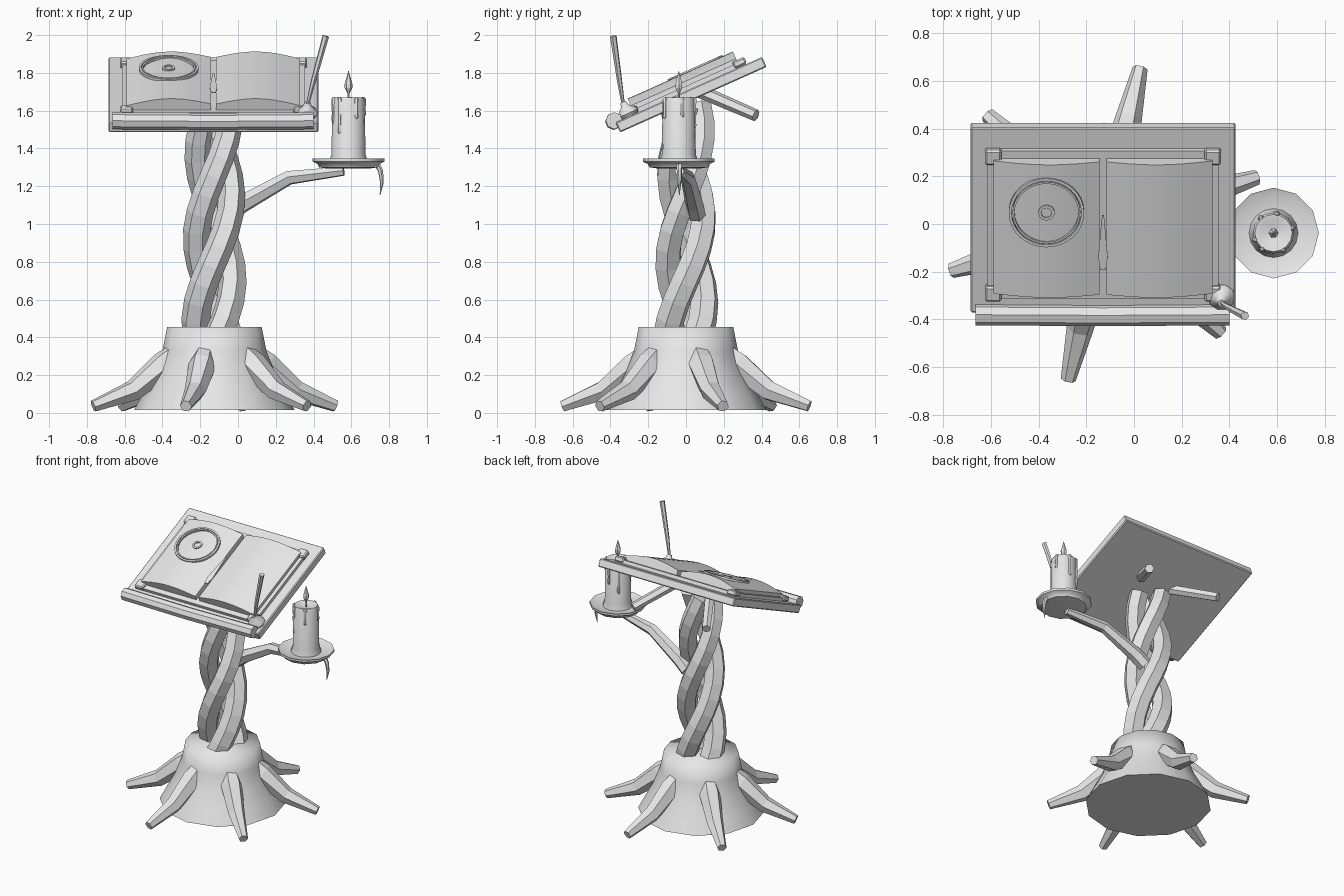
import bpy, bmesh, math
from mathutils import Matrix, Vector

if "Cube" in bpy.data.objects:
    bpy.data.objects.remove(bpy.data.objects["Cube"])

grey = bpy.data.materials.new("plain_grey")
grey.diffuse_color = (0.8, 0.8, 0.8, 1)
grey.use_nodes = True
grey.node_tree.nodes["Principled BSDF"].inputs["Base Color"].default_value = grey.diffuse_color

# Sloped frame of the desk: x across, y up the slope, z out of the board
DESK = Matrix.Translation((-0.13, 0.025, 1.652)) @ Matrix.Rotation(math.radians(24.1), 4, 'X')
TRUNK_X = -0.125


def finish(name, bm, matrix=None, smooth=None):
    bmesh.ops.recalc_face_normals(bm, faces=bm.faces)
    if matrix:
        bm.transform(matrix)
    mesh = bpy.data.meshes.new(name)
    bm.to_mesh(mesh)
    bm.free()
    mesh.materials.append(grey)
    ob = bpy.data.objects.new(name, mesh)
    bpy.context.collection.objects.link(ob)
    if smooth:
        bpy.ops.object.select_all(action='DESELECT')
        ob.select_set(True)
        bpy.context.view_layer.objects.active = ob
        bpy.ops.object.shade_smooth_by_angle(angle=math.radians(smooth))
    return ob


def skin(bm, rings):
    """Join equal rings of points with quads and cap both ends."""
    rings = [[bm.verts.new(p) for p in r] for r in rings]
    n = len(rings[0])
    for a, b in zip(rings, rings[1:]):
        for i in range(n):
            j = (i + 1) % n
            bm.faces.new((a[i], a[j], b[j], b[i]))
    bm.faces.new(rings[0])
    bm.faces.new(rings[-1])


def tube(name, path, radii, sides=6, matrix=None, smooth=None):
    pts = [Vector(p) for p in path]
    rings = []
    side = None
    for k, p in enumerate(pts):
        t = (pts[min(k + 1, len(pts) - 1)] - pts[max(k - 1, 0)]).normalized()
        if side is None:
            side = t.orthogonal()
        side = (side - t * side.dot(t)).normalized()
        up = t.cross(side)
        rings.append([p + radii[k] * (side * math.cos(a) + up * math.sin(a))
                      for a in (math.tau * i / sides for i in range(sides))])
    bm = bmesh.new()
    skin(bm, rings)
    return finish(name, bm, matrix, smooth)


def lathe(name, profile, sides, matrix, smooth=50):
    bm = bmesh.new()
    skin(bm, [[(r * math.cos(math.tau * i / sides), r * math.sin(math.tau * i / sides), z)
               for i in range(sides)] for r, z in profile])
    return finish(name, bm, matrix, smooth)


def box(name, lo, hi, bevel=0.0):
    bm = bmesh.new()
    lo, hi = Vector(lo), Vector(hi)
    bmesh.ops.create_cube(bm, size=1)
    bm.transform(Matrix.Translation((lo + hi) / 2) @ Matrix.Diagonal((*(hi - lo), 1)))
    if bevel:
        bmesh.ops.bevel(bm, geom=bm.edges[:], offset=bevel, segments=1, affect='EDGES')
    return finish(name, bm, DESK)


# Flared stump
lathe("stump", [(0.425, 0.015), (0.38, 0.10), (0.32, 0.21), (0.275, 0.33), (0.25, 0.455)],
      12, Matrix.Translation((TRUNK_X, 0, 0)), 84)

# Six roots
for k in range(6):
    spin = Matrix.Translation((TRUNK_X, 0, 0)) @ Matrix.Rotation(math.radians(17 + 60 * k), 4, 'Z')
    tube("root", [(0.20, 0, 0.325), (0.28, 0, 0.255), (0.45, 0, 0.118), (0.67, 0, 0.036)],
         [0.055, 0.074, 0.057, 0.032], 6, spin)

# Three twisted trunk strands
for k in range(3):
    path, radii = [], []
    for i in range(14):
        f = i / 13
        z = 0.40 + 1.23 * f
        a = math.radians(180 + 120 * k) + math.tau * (z - 0.48) / 1.35
        r = 0.10 - 0.012 * f
        path.append((TRUNK_X + r * math.cos(a), r * math.sin(a), z))
        radii.append(0.078 - 0.012 * f)
    tube("trunk_strand", path, radii, 6)

# Struts behind the board
for s in (-1, 1):
    tube("strut", [(TRUNK_X + 0.13 * s, 0.08, 1.70), (TRUNK_X + 0.30 * s, 0.37, 1.575)], [0.036, 0.032], 6)

# Sloped board and rounded front ledge
box("board", (-0.555, -0.41, 0), (0.555, 0.44, 0.058), 0.006)
tube("ledge", [(-0.665, -0.38, 1.547), (-0.13, -0.383, 1.543), (0.40, -0.38, 1.547)], [0.045] * 3, 8)

# Book cover with corner caps
box("book_cover", (-0.485, -0.335, 0.056), (0.485, 0.345, 0.082))
for x in (-0.46, 0.46):
    for y in (-0.308, 0.318):
        box("corner_cap", (x - 0.035, y - 0.035, 0.06), (x + 0.035, y + 0.035, 0.098), 0.008)

# Arched page blocks
for s in (-1, 1):
    section = [(s * 0.014, 0.08)]
    for i in range(11):
        t = i / 10
        section.append((s * (0.014 + 0.445 * t), 0.116 - 0.01 * t + 0.036 * math.sin(math.pi * t)))
    section.append((s * 0.459, 0.08))
    bm = bmesh.new()
    skin(bm, [[(x, y, z) for x, z in section] for y in (-0.30, 0.31)])
    finish("pages", bm, DESK, 35)

# Ribbon between the pages
bm = bmesh.new()
skin(bm, [[(x, y, z) for x, z in ((-w, 0.126), (w, 0.126), (w, 0.13), (-w, 0.13))]
          for y, w in ((0.07, 0.004), (-0.12, 0.02), (-0.18, 0.012))])
finish("ribbon", bm, DESK)

# Round emblem on the left page
EMBLEM = DESK @ Matrix.Translation((-0.237, 0.092, 0.148))
for radius, half in ((0.152, 0.006), (0.138, 0.004), (0.028, 0.006)):
    bm = bmesh.new()
    prof = [(radius - half, -0.008), (radius + half, -0.008), (radius + half, 0.006), (radius - half, 0.006)]
    n = 32
    loops = [[bm.verts.new((r * math.cos(math.tau * i / n), r * math.sin(math.tau * i / n), z))
              for r, z in prof] for i in range(n)]
    for i in range(n):
        a, b = loops[i], loops[(i + 1) % n]
        for j in range(4):
            bm.faces.new((a[j], b[j], b[(j + 1) % 4], a[(j + 1) % 4]))
    finish("emblem_ring", bm, EMBLEM, 40)

# Inkwell and quill
lathe("inkwell", [(0.045, 0.055), (0.058, 0.075), (0.052, 0.092), (0.022, 0.118), (0.016, 0.14)],
      10, DESK @ Matrix.Translation((0.497, -0.33, 0)))
tube("quill", [(0.365, -0.33, 1.62), (0.40, -0.352, 1.76), (0.465, -0.385, 1.995)],
     [0.008, 0.014, 0.018], 6)

# Candle arm
tube("candle_arm", [(-0.05, 0.055, 1.05), (0.02, 0.045, 1.105), (0.27, 0.01, 1.245), (0.56, -0.035, 1.28)],
     [0.05, 0.05, 0.04, 0.026], 6)

# Candle dish, candle, wick and flame
CANDLE = Matrix.Translation((0.585, -0.038, 0))
lathe("candle_dish", [(0.12, 1.295), (0.155, 1.30), (0.165, 1.318), (0.19, 1.33), (0.19, 1.346),
                      (0.165, 1.335), (0.08, 1.325)], 12, CANDLE)
lathe("candle", [(0.105, 1.32), (0.09, 1.37), (0.086, 1.655), (0.078, 1.67), (0.06, 1.668), (0.03, 1.655)],
      16, CANDLE)
lathe("wick", [(0.006, 1.65), (0.006, 1.71)], 6, CANDLE)
lathe("flame", [(0.005, 1.69), (0.02, 1.72), (0.021, 1.74), (0.011, 1.775), (0.001, 1.81)], 6, CANDLE, None)

# Wax drips
for deg, length in ((15, 0.08), (80, 0.14), (130, 0.20), (200, 0.11), (235, 0.17), (300, 0.09)):
    a = math.radians(deg)
    lathe("wax_drip", [(0.006, 1.672), (0.014, 1.66), (0.011, 1.66 - length * 0.7),
                       (0.014, 1.66 - length), (0.004, 1.645 - length)], 6,
          CANDLE @ Matrix.Translation((0.082 * math.cos(a), 0.082 * math.sin(a), 0)))
tube("hanging_drip", [(0.735, -0.035, 1.32), (0.755, -0.035, 1.28), (0.762, -0.035, 1.22), (0.752, -0.035, 1.155)],
     [0.016, 0.014, 0.010, 0.002], 6)
